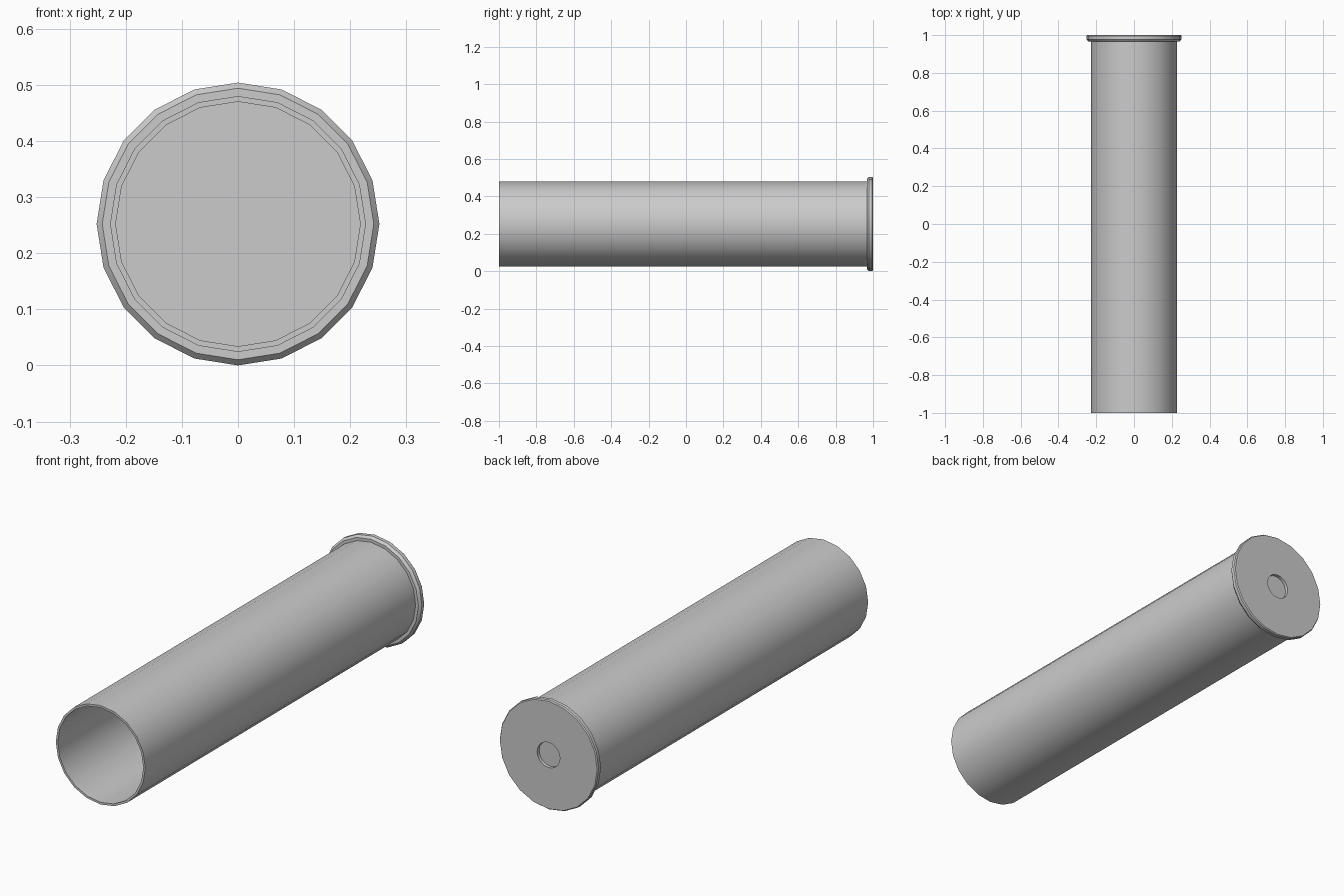
import bpy
import math

if "Cube" in bpy.data.objects:
    bpy.data.objects.remove(bpy.data.objects["Cube"], do_unlink=True)

SIDES = 20
CENTRE_Z = 0.252

metal = bpy.data.materials.new("grey_metal")
metal.use_nodes = True
grey = (0.6, 0.6, 0.6, 1)
metal.diffuse_color = grey
metal.node_tree.nodes["Principled BSDF"].inputs["Base Color"].default_value = grey


def lathe(name, profile, cap_start=False, cap_end=False):
    """Revolve (radius, y) points around the lengthwise axis."""
    verts, faces = [], []
    for radius, y in profile:
        for i in range(SIDES):
            a = math.tau * i / SIDES
            verts.append((radius * math.sin(a), y, CENTRE_Z + radius * math.cos(a)))
    for ring in range(len(profile) - 1):
        base = ring * SIDES
        for i in range(SIDES):
            j = (i + 1) % SIDES
            faces.append((base + i, base + j, base + SIDES + j, base + SIDES + i))
    if cap_start:
        faces.append(tuple(reversed(range(SIDES))))
    if cap_end:
        faces.append(tuple(range(len(verts) - SIDES, len(verts))))
    mesh = bpy.data.meshes.new(name)
    mesh.from_pydata(verts, [], faces)
    mesh.materials.append(metal)
    obj = bpy.data.objects.new(name, mesh)
    bpy.context.collection.objects.link(obj)
    bpy.ops.object.select_all(action="DESELECT")
    obj.select_set(True)
    bpy.context.view_layer.objects.active = obj
    bpy.ops.object.shade_smooth_by_angle(angle=math.radians(30))
    return obj


# Hollow tube: closed floor, inner wall, open mouth, outer wall
lathe("casing_tube",
      [(0.218, 0.95), (0.218, -1), (0.228, -1), (0.228, 0.967)],
      cap_start=True)

# Flared rim, flat base and recessed centre dimple
lathe("base_rim",
      [(0.228, 0.967), (0.242, 0.967), (0.252, 0.978), (0.252, 0.995), (0.248, 1),
       (0.058, 1), (0.058, 0.985)],
      cap_end=True)
